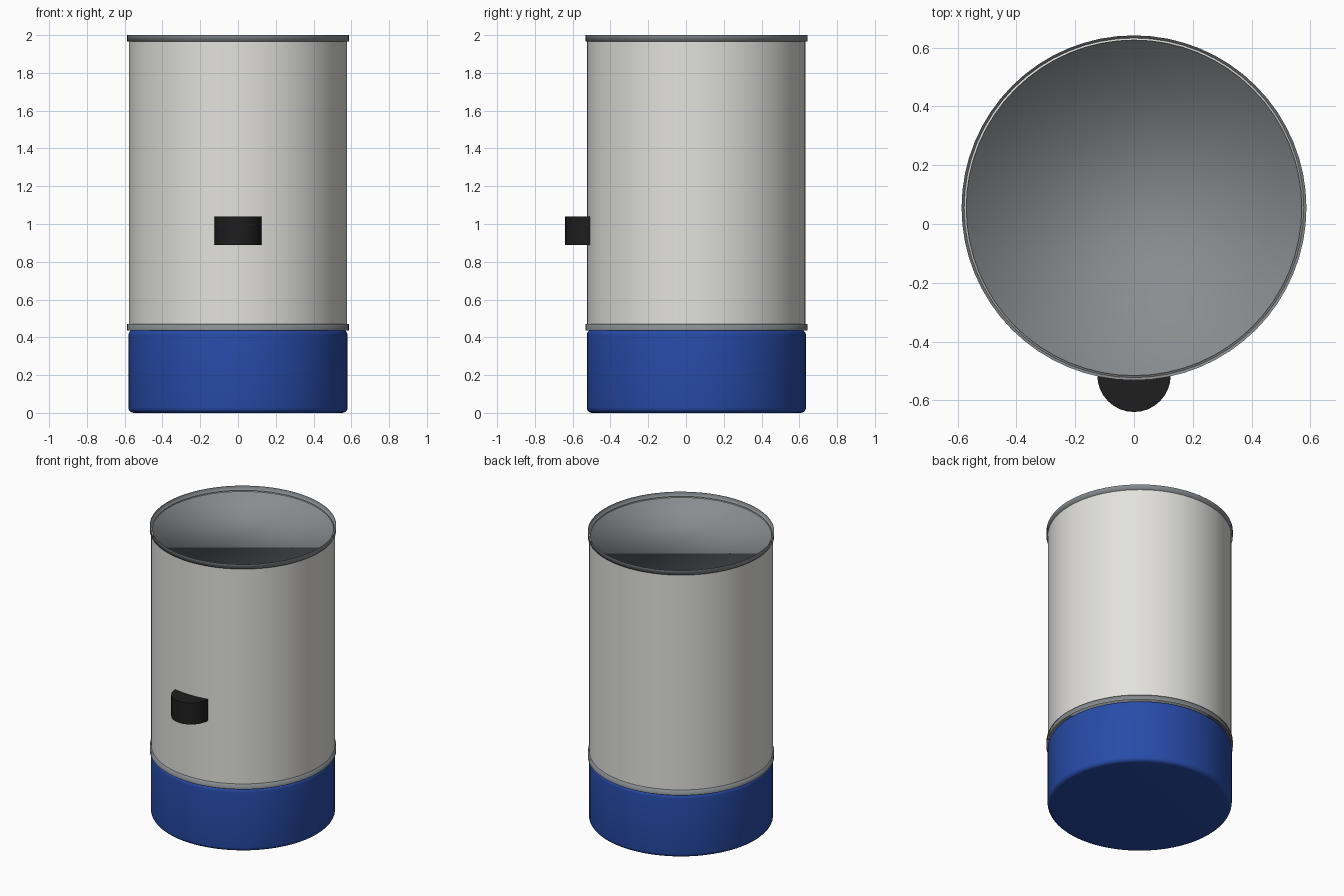
import bpy
import bmesh
from math import cos, sin, pi, radians

cube = bpy.data.objects.get("Cube")
if cube:
    bpy.data.objects.remove(cube, do_unlink=True)

BODY_Y = 0.055


def material(name, rgb):
    mat = bpy.data.materials.new(name)
    mat.use_nodes = True
    color = (*rgb, 1.0)
    mat.diffuse_color = color
    mat.node_tree.nodes["Principled BSDF"].inputs["Base Color"].default_value = color
    return mat


def lathe(name, profile, mat, sides=64, y=BODY_Y, cap_start=False, cap_end=False, sharp=None):
    """Revolve (radius, height) points around z; an upward profile faces outward."""
    bm = bmesh.new()
    turns = [2 * pi * i / sides for i in range(sides)]
    rings = [[bm.verts.new((r * cos(a), r * sin(a), z)) for a in turns]
             for r, z in profile]
    for low, high in zip(rings, rings[1:]):
        for i in range(sides):
            j = (i + 1) % sides
            bm.faces.new((low[i], low[j], high[j], high[i]))
    if cap_start:
        bm.faces.new(rings[0][::-1])
    if cap_end:
        bm.faces.new(rings[-1])
    for face in bm.faces:
        face.smooth = True
    mesh = bpy.data.meshes.new(name)
    bm.to_mesh(mesh)
    bm.free()
    if sharp:
        mesh.set_sharp_from_angle(angle=radians(sharp))
    mesh.materials.append(mat)
    obj = bpy.data.objects.new(name, mesh)
    obj.location.y = y
    bpy.context.collection.objects.link(obj)
    return obj


cream = material("warm white", (0.76, 0.755, 0.73))
blue = material("deep blue", (0.02, 0.07, 0.39))
grey = material("steel grey", (0.25, 0.265, 0.28))
black = material("black", (0.013, 0.013, 0.013))

# Rounded base
R, TOP, ROUND = 0.58, 0.44, 0.028
steps = [pi / 2 * i / 5 for i in range(6)]
base = [(R - ROUND + ROUND * sin(a), 0.004 + ROUND - ROUND * cos(a)) for a in steps]
base = [(r, z - 0.004) for r, z in base]
base += [(r, TOP - z) for r, z in reversed(base)]
lathe("base", base, blue, cap_start=True, cap_end=True, sharp=30)

# Main wall with a thin chamfered lip
lathe("body", [(0.578, 0.45), (0.578, 1.967), (0.571, 1.975), (0.571, 1.95)],
      cream, sharp=30)

# Band between base and body
lathe("lower_band", [(0.587, 0.437), (0.587, 0.471)], grey, cap_end=True)

# Shallow open tray on top, softly shaded across its floor
lathe("top_tray", [(0.587, 2.0), (0.587, 1.967)], grey, cap_end=True)

# Round knob half sunk into the front
lathe("front_knob", [(0.125, 0.89), (0.125, 1.04)], black, sides=32, y=-0.515,
      cap_start=True, cap_end=True, sharp=30)
